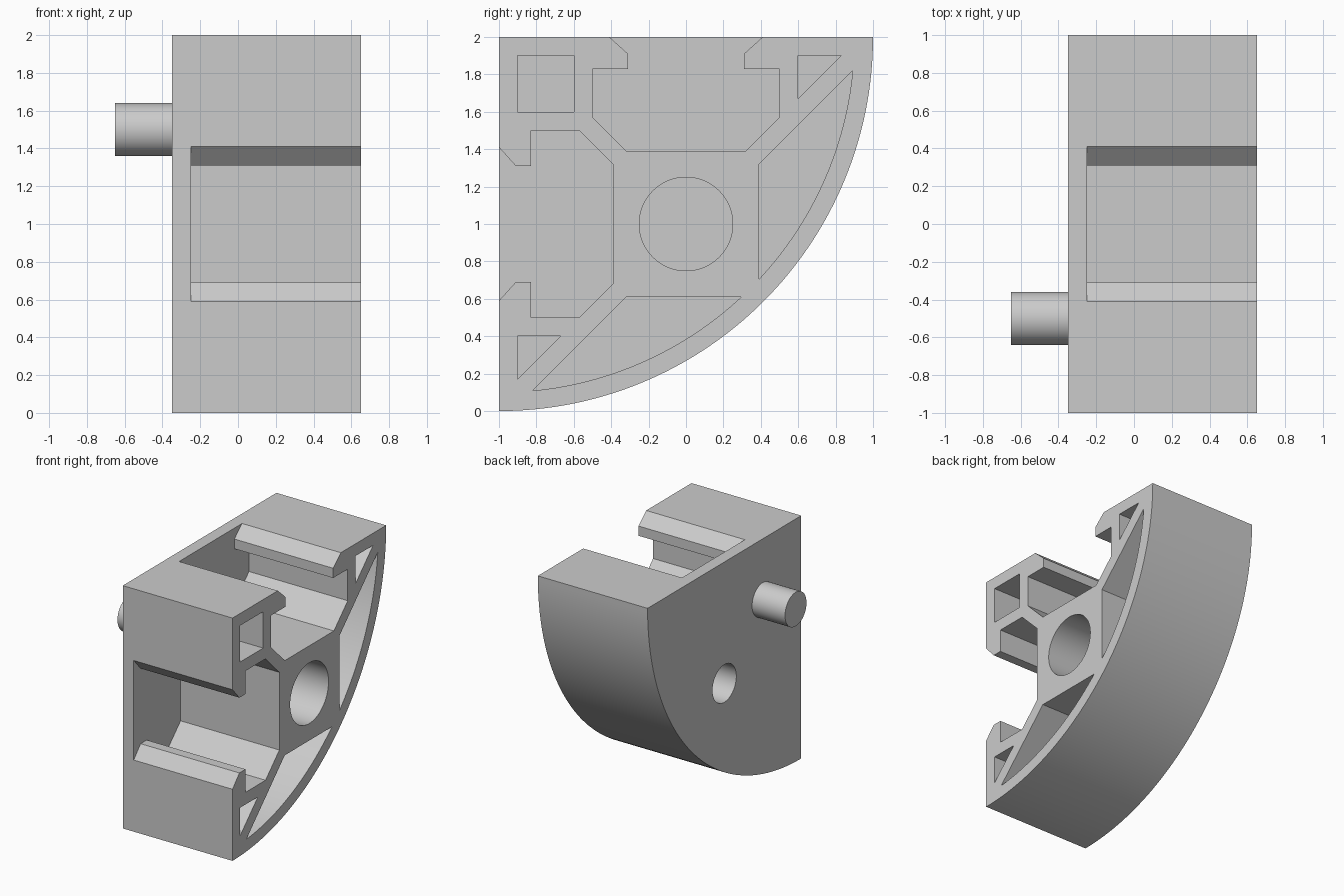
import bpy
import bmesh
import math

cube = bpy.data.objects.get("Cube")
if cube:
    bpy.data.objects.remove(cube, do_unlink=True)

grey = bpy.data.materials.new("light grey")
grey.use_nodes = True
colour = (0.6, 0.6, 0.6, 1)
grey.diffuse_color = colour
grey.node_tree.nodes["Principled BSDF"].inputs["Base Color"].default_value = colour

BACK, FLOOR, FACE = -0.35, -0.25, 0.65   # plate back, pocket floor, open end
OVER = 0.1                               # cutter overshoot


def prism(name, outline, x0, x1):
    """Extrude a closed (y, z) outline along x."""
    bm = bmesh.new()
    face = bm.faces.new([bm.verts.new((x0, y, z)) for y, z in outline])
    new = bmesh.ops.extrude_face_region(bm, geom=[face])["geom"]
    bmesh.ops.translate(bm, vec=(x1 - x0, 0, 0),
                        verts=[v for v in new if isinstance(v, bmesh.types.BMVert)])
    bmesh.ops.recalc_face_normals(bm, faces=bm.faces[:])
    mesh = bpy.data.meshes.new(name)
    bm.to_mesh(mesh)
    bm.free()
    mesh.materials.append(grey)
    obj = bpy.data.objects.new(name, mesh)
    bpy.context.collection.objects.link(obj)
    return obj


def arc(cy, cz, r, a0, a1, n):
    return [(cy + r * math.cos(a0 + (a1 - a0) * i / n),
             cz + r * math.sin(a0 + (a1 - a0) * i / n)) for i in range(n + 1)]


def circle(cy, cz, r, n=64):
    return arc(cy, cz, r, 0, 2 * math.pi, n)[:-1]


def swap(points):
    """Mirror across the diagonal symmetry line of the section."""
    return [(1 - z, 1 - y) for y, z in points]


def activate(obj):
    bpy.ops.object.select_all(action="DESELECT")
    obj.select_set(True)
    bpy.context.view_layer.objects.active = obj


def cut(obj, outline, x0, x1):
    cutter = prism("cutter", outline, x0, x1)
    cutter.hide_render = True
    mod = obj.modifiers.new("cut", "BOOLEAN")
    mod.operation = "DIFFERENCE"
    mod.solver = "EXACT"
    mod.object = cutter
    activate(obj)
    bpy.ops.object.modifier_apply(modifier=mod.name)
    bpy.data.objects.remove(cutter, do_unlink=True)


# Quarter-round body
body = prism("quarter_round_body",
             [(-1, 2)] + arc(-1, 2, 2, -math.pi / 2, 0, 64), BACK, FACE)

# T-slot with chamfered lips, opening at the top
half = [(0.41, 2.1), (0.41, 2), (0.31, 1.91), (0.31, 1.83),
        (0.5, 1.83), (0.5, 1.57), (0.32, 1.39)]
slot = half + [(-y, z) for y, z in reversed(half)]

# Small corner triangle and long curved pocket beside the outer wall
triangle = [(0.6, 1.9), (0.83, 1.9), (0.6, 1.67)]
start = -math.acos(1.39 / 1.9)
end = -math.asin(0.18 / 1.9)
curved = arc(-1, 2, 1.9, start, end, 32) + [(0.39, 1.32)]

for pocket in (slot, triangle, curved):
    cut(body, pocket, FLOOR, FACE + OVER)
    cut(body, swap(pocket), FLOOR, FACE + OVER)

# Square corner pocket
cut(body, [(-0.9, 1.6), (-0.6, 1.6), (-0.6, 1.9), (-0.9, 1.9)], FLOOR, FACE + OVER)

# Central bore from the open end, smaller blind hole from the back
cut(body, circle(0, 1, 0.25), 0.1, FACE + OVER)
cut(body, circle(0, 1, 0.155), BACK - OVER, 0)

# Locating pin on the back plate
pin = prism("locating_pin", circle(-0.5, 1.5, 0.14), -0.65, BACK + 0.02)

for obj in (body, pin):
    activate(obj)
    bpy.ops.object.shade_smooth_by_angle(angle=math.radians(20))
